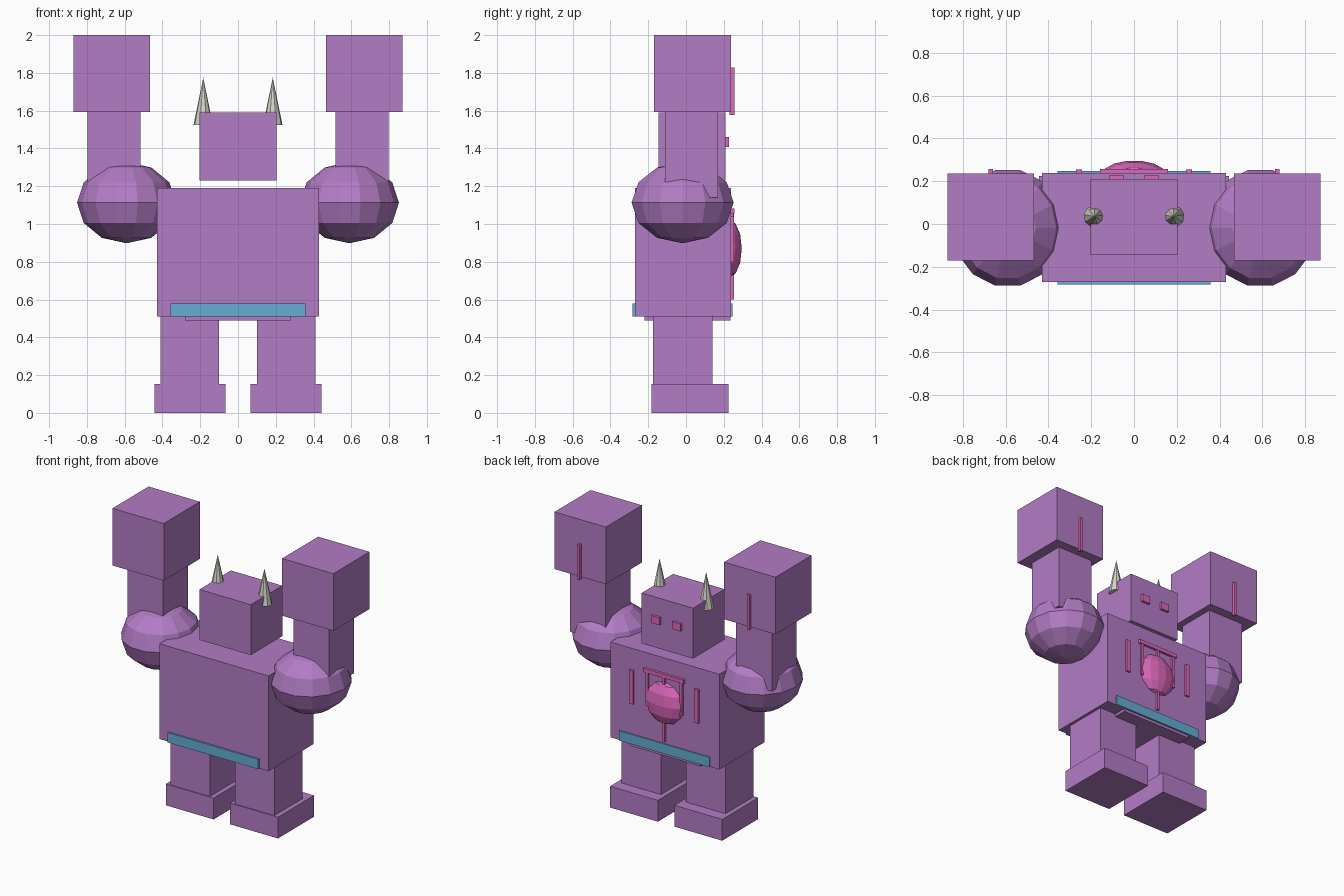
import bpy
import bmesh
from mathutils import Matrix, Vector

cube = bpy.data.objects.get("Cube")
if cube:
    bpy.data.objects.remove(cube, do_unlink=True)


def material(name, rgb):
    mat = bpy.data.materials.new(name)
    mat.use_nodes = True
    mat.diffuse_color = (*rgb, 1)
    mat.node_tree.nodes["Principled BSDF"].inputs["Base Color"].default_value = (*rgb, 1)
    return mat


PURPLE = material("purple hide", (0.45, 0.2, 0.56))
PINK = material("pink markings", (0.72, 0.14, 0.5))
BLUE = material("blue belt", (0.133, 0.42, 0.66))
BONE = material("bone horn", (0.68, 0.68, 0.6))


def finish(name, bm, mat):
    mesh = bpy.data.meshes.new(name)
    bmesh.ops.recalc_face_normals(bm, faces=bm.faces)
    bm.to_mesh(mesh)
    bm.free()
    mesh.materials.append(mat)
    obj = bpy.data.objects.new(name, mesh)
    bpy.context.collection.objects.link(obj)
    return obj


def box(name, low, high, mat=PURPLE):
    low, high = Vector(low), Vector(high)
    bm = bmesh.new()
    place = Matrix.Translation((low + high) / 2) @ Matrix.Diagonal((*(high - low), 1))
    bmesh.ops.create_cube(bm, size=1, matrix=place)
    return finish(name, bm, mat)


def ball(name, centre, radii, mat=PURPLE):
    bm = bmesh.new()
    place = (Matrix.Translation(centre) @ Matrix.Diagonal((*radii, 1))
             @ Matrix.Rotation(1.5707963, 4, 'Z'))
    bmesh.ops.create_uvsphere(bm, u_segments=14, v_segments=6, radius=1, matrix=place)
    return finish(name, bm, mat)


def horn(name, x):
    bm = bmesh.new()
    bmesh.ops.create_cone(bm, cap_ends=True, segments=9, radius1=0.052, radius2=0,
                          depth=0.25, matrix=Matrix.Translation((x, 0.035, 1.65)))
    return finish(name, bm, BONE)


def side_box(side, s, name, x_in, x_out, y, z, mat=PURPLE):
    xs = sorted((s * x_in, s * x_out))
    return box(f"{side}_{name}", (xs[0], y[0], z[0]), (xs[1], y[1], z[1]), mat)


# Torso, head and hips
box("torso", (-0.43, -0.27, 0.51), (0.43, 0.238, 1.19))
box("head", (-0.203, -0.145, 1.23), (0.203, 0.21, 1.59))
box("hips", (-0.28, -0.22, 0.49), (0.28, 0.235, 0.53))

# Belt plates
box("belt_front", (-0.357, -0.283, 0.51), (0.357, -0.26, 0.58), BLUE)
box("belt_back", (-0.357, 0.23, 0.51), (0.357, 0.247, 0.58), BLUE)

# Paired limbs, horns and markings
for side, s in (("left", 1), ("right", -1)):
    side_box(side, s, "foot", 0.065, 0.443, (-0.182, 0.224), (0, 0.152))
    side_box(side, s, "leg", 0.1, 0.41, (-0.175, 0.14), (0.14, 0.52))
    ball(f"{side}_shoulder", (s * 0.59, -0.018, 1.113), (0.262, 0.277, 0.215))
    side_box(side, s, "arm", 0.515, 0.797, (-0.11, 0.17), (1.14, 1.6))
    side_box(side, s, "fist", 0.467, 0.872, (-0.17, 0.237), (1.592, 2))
    horn(f"{side}_horn", s * 0.184)
    side_box(side, s, "eye", 0.05, 0.115, (0.2, 0.228), (1.407, 1.46), PINK)
    side_box(side, s, "fist_stripe", 0.66, 0.68, (0.23, 0.256), (1.577, 1.828), PINK)
    side_box(side, s, "chest_stripe", 0.242, 0.272, (0.23, 0.254), (0.8, 1.04), PINK)
    side_box(side, s, "chest_strap", 0.125, 0.145, (0.23, 0.252), (0.82, 1.06), PINK)

# Chest emblem
box("chest_bar", (-0.16, 0.23, 1.055), (0.16, 0.256, 1.082), PINK)
box("chest_line", (-0.01, 0.23, 0.6), (0.01, 0.254, 1.06), PINK)
ball("chest_gem", (0, 0.23, 0.87), (0.15, 0.067, 0.152), PINK)
